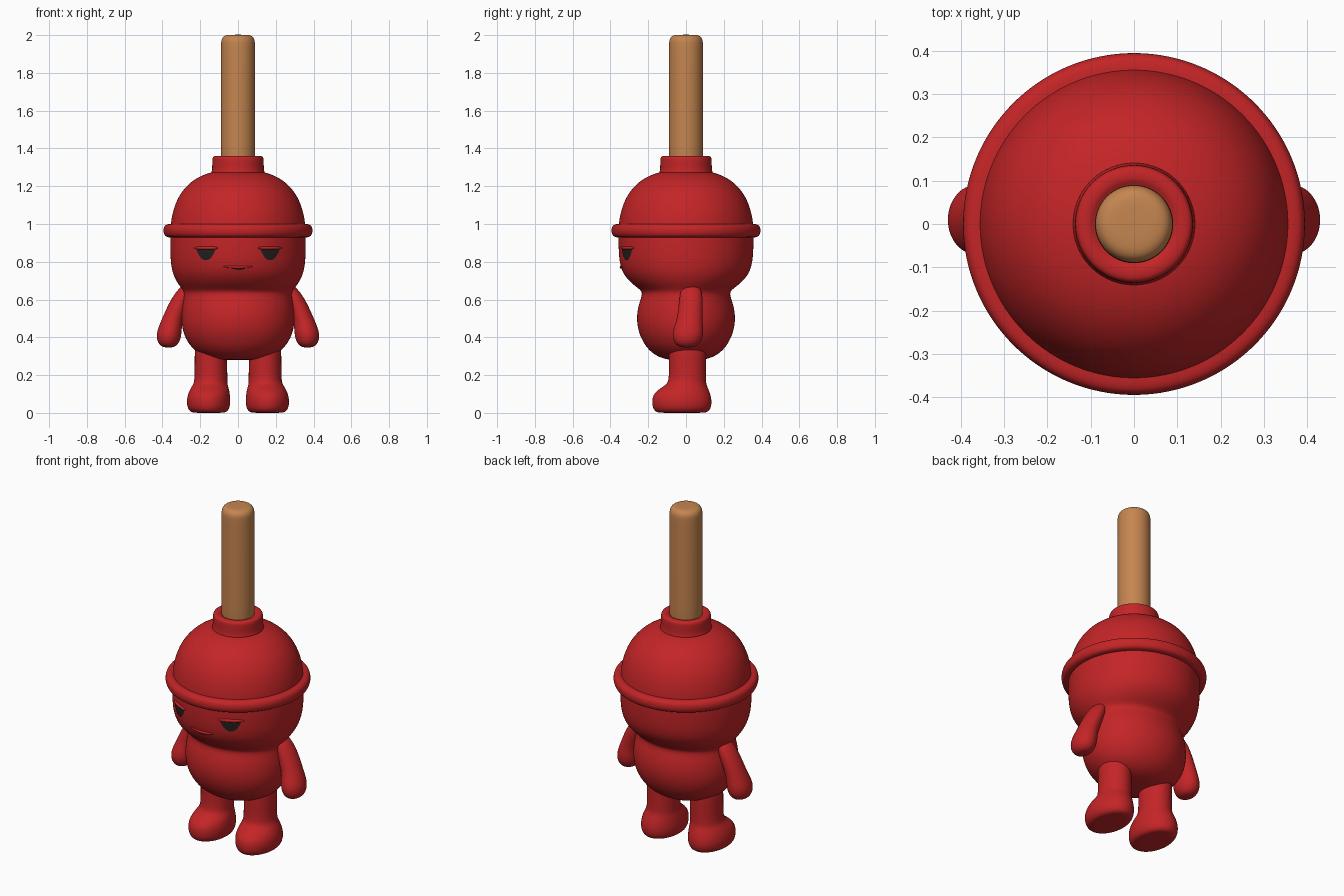
import bpy, bmesh, math
from mathutils import Vector
from mathutils.bvhtree import BVHTree

cube = bpy.data.objects.get("Cube")
if cube:
    bpy.data.objects.remove(cube, do_unlink=True)


def material(name, rgb):
    m = bpy.data.materials.new(name)
    m.use_nodes = True
    m.diffuse_color = (*rgb, 1)
    bsdf = m.node_tree.nodes["Principled BSDF"]
    bsdf.inputs["Base Color"].default_value = (*rgb, 1)
    bsdf.inputs["Roughness"].default_value = 0.6
    return m


RED = material("rubber red", (0.55, 0.018, 0.02))
WOOD = material("wood brown", (0.56, 0.235, 0.08))
DARK = material("eye black", (0.018, 0.014, 0.014))


def finish(name, bm, mat):
    bmesh.ops.recalc_face_normals(bm, faces=bm.faces)
    mesh = bpy.data.meshes.new(name)
    bm.to_mesh(mesh)
    bm.free()
    mesh.materials.append(mat)
    mesh.shade_smooth()
    obj = bpy.data.objects.new(name, mesh)
    bpy.context.collection.objects.link(obj)
    return obj


def loft(name, rings, mat, side=1, sides=32):
    """Stack of ellipses (z, rx, ry, cx, cy), capped and subdivided."""
    bm = bmesh.new()
    loops = []
    for ring in rings:
        z, rx, ry, cx, cy = (*ring, 0, 0)[:5] if len(ring) > 2 else (*ring, ring[1], 0, 0)
        loops.append([bm.verts.new((side * (cx + rx * math.cos(a)), cy + ry * math.sin(a), z))
                      for a in (2 * math.pi * i / sides for i in range(sides))])
    for low, high in zip(loops, loops[1:]):
        for i in range(sides):
            j = (i + 1) % sides
            bm.faces.new((low[i], low[j], high[j], high[i]))
    bm.faces.new(loops[0])
    bm.faces.new(loops[-1])
    obj = finish(name, bm, mat)
    sub = obj.modifiers.new("smooth", "SUBSURF")
    sub.levels = sub.render_levels = 2
    return obj


# Torso blending up into the lower head
body = loft("body", [
    (0.28, 0.06, 0.05), (0.282, 0.13, 0.11), (0.31, 0.205, 0.175), (0.36, 0.262, 0.222),
    (0.43, 0.295, 0.254), (0.5, 0.302, 0.264), (0.57, 0.297, 0.254), (0.625, 0.286, 0.232),
    (0.65, 0.292, 0.238), (0.68, 0.318, 0.285), (0.73, 0.346, 0.332), (0.79, 0.358, 0.354),
    (0.87, 0.361, 0.359), (0.94, 0.36, 0.36), (0.98, 0.355, 0.355)], RED)

# Rubber cup: dome, rim and collar
dome = []
for i in range(15):
    t = math.sin(math.radians(84) * i / 14)
    dome.append((0.9 + 0.387 * t, 0.362 * (1 - t ** 2.6) ** (1 / 2.6)))
loft("cup_dome", [(z, r) for z, r in dome if z > 0.93], RED)
loft("cup_rim", [(0.927, 0.34), (0.929, 0.375), (0.938, 0.392), (0.965, 0.399),
                 (0.99, 0.393), (1.0, 0.377), (1.002, 0.34)], RED)
loft("collar", [(1.25, 0.15), (1.28, 0.139), (1.3, 0.137), (1.34, 0.137), (1.355, 0.134),
                (1.361, 0.122), (1.361, 0.1), (1.35, 0.09), (1.345, 0.05)], RED)

# Wooden handle
loft("handle", [(1.3, 0.09), (1.33, 0.091), (1.94, 0.091), (1.97, 0.09),
                (1.99, 0.082), (2.001, 0.064), (2.002, 0.03)], WOOD)

# Limbs
LEG = [(0.0, 0.07, 0.11, 0.155, -0.022), (0.003, 0.095, 0.138, 0.155, -0.022),
       (0.025, 0.113, 0.156, 0.156, -0.022), (0.065, 0.117, 0.16, 0.156, -0.022),
       (0.1, 0.112, 0.152, 0.154, -0.022), (0.13, 0.102, 0.128, 0.15, -0.01),
       (0.152, 0.091, 0.105, 0.146, 0.003), (0.18, 0.087, 0.098, 0.143, 0.008),
       (0.3, 0.087, 0.1, 0.143, 0.008), (0.4, 0.087, 0.1, 0.143, 0.008)]
ARM = [(0.346, 0.015, 0.02, 0.368, 0.006), (0.352, 0.04, 0.05, 0.368, 0.006),
       (0.378, 0.061, 0.075, 0.368, 0.008), (0.42, 0.067, 0.083, 0.365, 0.01),
       (0.46, 0.061, 0.076, 0.358, 0.014), (0.5, 0.056, 0.067, 0.346, 0.02),
       (0.58, 0.054, 0.064, 0.313, 0.026), (0.64, 0.045, 0.058, 0.285, 0.027),
       (0.675, 0.03, 0.042, 0.265, 0.027), (0.686, 0.01, 0.02, 0.255, 0.027)]
for side, label in ((1, "left"), (-1, "right")):
    loft(label + "_leg", LEG, RED, side, 24)
    loft(label + "_arm", ARM, RED, side, 24)

# Face details follow the front of the head
bpy.context.view_layer.update()
tree = BVHTree.FromObject(body, bpy.context.evaluated_depsgraph_get())


def on_face(x, z, lift):
    hit, normal, _, _ = tree.ray_cast(Vector((x, -2, z)), Vector((0, 1, 0)))
    return hit + Vector((hit.x, hit.y, 0)).normalized() * lift


def face_plate(name, cx, half, top, height, mat, cols=16, rows=4):
    """Flat-topped half disc laid on the head."""
    bm = bmesh.new()
    grid = []
    for i in range(cols + 1):
        u = 2 * i / cols - 1
        drop = height * (0.08 + 0.92 * (1 - abs(u) ** 2.2))
        grid.append([bm.verts.new(on_face(cx + u * half, top - drop * k / rows, 0.004))
                     for k in range(rows + 1)])
    for a, b in zip(grid, grid[1:]):
        for k in range(rows):
            bm.faces.new((a[k], a[k + 1], b[k + 1], b[k]))
    bmesh.ops.recalc_face_normals(bm, faces=bm.faces)
    if sum(f.normal.y for f in bm.faces) > 0:
        bmesh.ops.reverse_faces(bm, faces=bm.faces)
    mesh = bpy.data.meshes.new(name)
    bm.to_mesh(mesh)
    bm.free()
    mesh.materials.append(mat)
    bpy.context.collection.objects.link(bpy.data.objects.new(name, mesh))


def ridge(name, cx, half, z, sag, depth):
    """Thin rounded fold lying on the head."""
    curve = bpy.data.curves.new(name, "CURVE")
    curve.dimensions = "3D"
    curve.bevel_depth = depth
    curve.bevel_resolution = 3
    line = curve.splines.new("POLY")
    line.points.add(12)
    for i, p in enumerate(line.points):
        u = i / 6 - 1
        p.co = (*on_face(cx + u * half, z - sag * (1 - u * u), 0.001), 1)
        p.radius = 0.25 + 0.75 * (1 - u * u) ** 0.5
    curve.materials.append(RED)
    bpy.context.collection.objects.link(bpy.data.objects.new(name, curve))


for side, label in ((1, "left"), (-1, "right")):
    face_plate(label + "_eye", side * 0.168, 0.05, 0.868, 0.06, DARK)
    ridge(label + "_eyelid", side * 0.168, 0.062, 0.873, 0.0, 0.009)
ridge("lip", 0.0, 0.075, 0.775, 0.004, 0.007)
face_plate("mouth", 0.005, 0.036, 0.766, 0.009, DARK)
